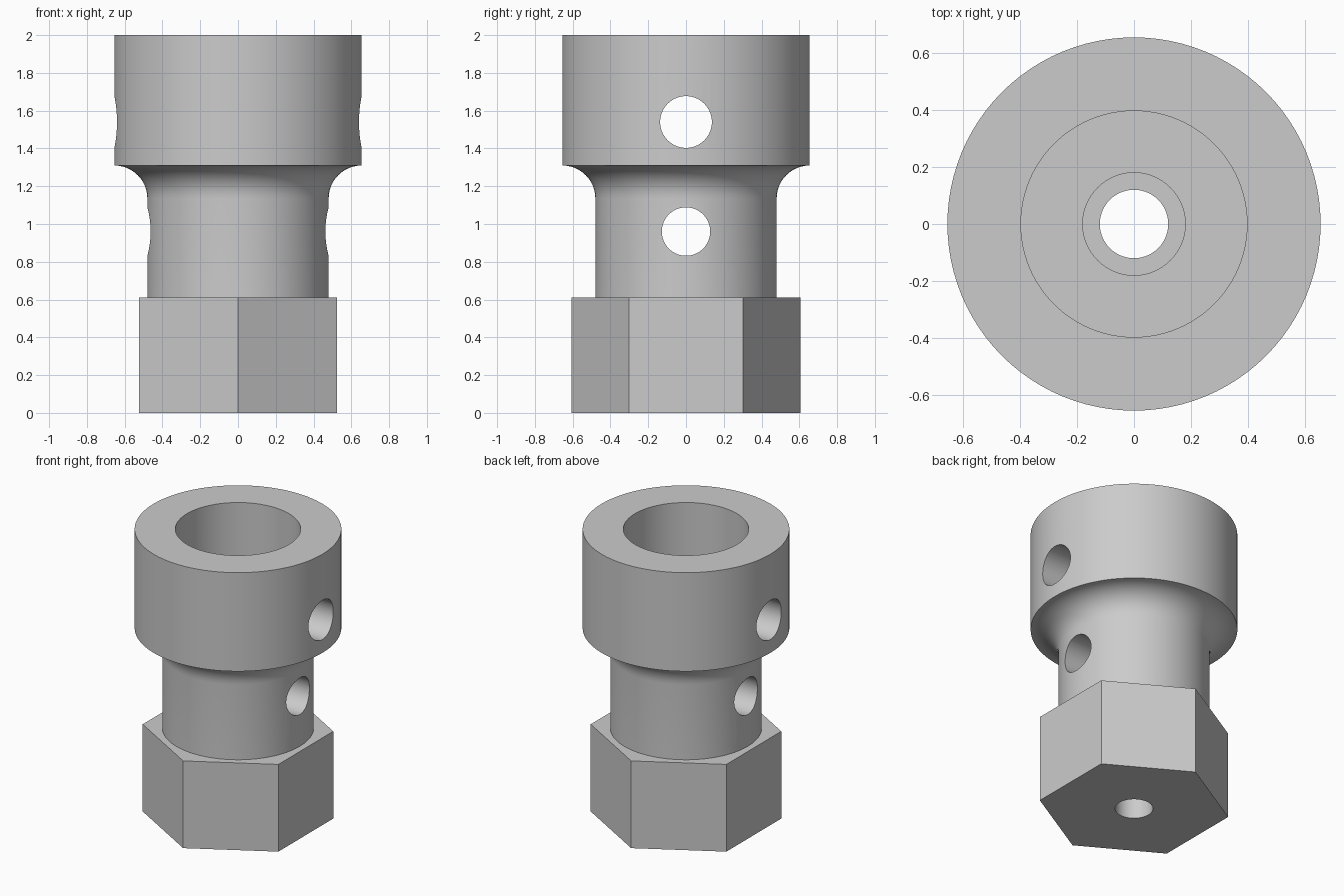
import bpy, bmesh, math
from mathutils import Matrix

cube = bpy.data.objects.get("Cube")
if cube:
    bpy.data.objects.remove(cube, do_unlink=True)

SEGMENTS = 96

# Single plain steel colour
steel = bpy.data.materials.new("grey steel")
steel.use_nodes = True
colour = (0.6, 0.6, 0.6, 1)
steel.diffuse_color = colour
steel.node_tree.nodes["Principled BSDF"].inputs["Base Color"].default_value = colour


def add_object(name, bm):
    bmesh.ops.recalc_face_normals(bm, faces=bm.faces)
    mesh = bpy.data.meshes.new(name)
    bm.to_mesh(mesh)
    bm.free()
    mesh.materials.append(steel)
    obj = bpy.data.objects.new(name, mesh)
    bpy.context.collection.objects.link(obj)
    return obj


def turned(name, profile, sides=SEGMENTS):
    """Solid of revolution about z from (radius, height) points, with capped ends."""
    bm = bmesh.new()
    rings = []
    for r, z in profile:
        angles = [math.tau * i / sides + math.pi / 2 for i in range(sides)]
        rings.append([bm.verts.new((r * math.cos(a), r * math.sin(a), z)) for a in angles])
    for low, high in zip(rings, rings[1:]):
        for i in range(sides):
            j = (i + 1) % sides
            bm.faces.new((low[i], low[j], high[j], high[i]))
    bm.faces.new(rings[0][::-1])
    bm.faces.new(rings[-1])
    return add_object(name, bm)


def cross_drill(name, radius, height):
    bm = bmesh.new()
    place = Matrix.Translation((0, 0, height)) @ Matrix.Rotation(math.pi / 2, 4, "Y")
    bmesh.ops.create_cone(bm, cap_ends=True, segments=64, radius1=radius,
                          radius2=radius, depth=2, matrix=place)
    return add_object(name, bm)


def combine(target, helper, operation):
    mod = target.modifiers.new(helper.name, "BOOLEAN")
    mod.operation = operation
    mod.solver = "EXACT"
    mod.object = helper
    bpy.context.view_layer.objects.active = target
    bpy.ops.object.modifier_apply(modifier=mod.name)
    bpy.data.objects.remove(helper, do_unlink=True)


# Hexagonal foot with corners to front and back
coupling = turned("hex_coupling", [(0.606, 0), (0.606, 0.61)], sides=6)

# Round neck flaring through a concave fillet into the wide socket
neck, socket, shoulder = 0.48, 0.655, 1.31
fillet = socket - neck
steps = 12
flare = [(socket - fillet * math.cos(math.pi / 2 * i / steps),
          shoulder - fillet + fillet * math.sin(math.pi / 2 * i / steps))
         for i in range(steps + 1)]
combine(coupling, turned("neck_and_socket", [(neck, 0.3)] + flare + [(socket, 2)]), "UNION")

# Stepped bore down the axis
bore = [(0.12, -0.2), (0.12, 0.61), (0.18, 0.61), (0.18, shoulder),
        (0.397, shoulder), (0.397, 2.2)]
combine(coupling, turned("stepped_bore", bore), "DIFFERENCE")

# Pin holes from side to side
for name, radius, height in (("socket_pin_hole", 0.137, 1.54), ("neck_pin_hole", 0.128, 0.96)):
    combine(coupling, cross_drill(name, radius, height), "DIFFERENCE")

# Smooth round walls with sharp edges
bpy.ops.object.select_all(action="DESELECT")
coupling.select_set(True)
bpy.context.view_layer.objects.active = coupling
bpy.ops.object.shade_smooth_by_angle(angle=math.radians(30))
